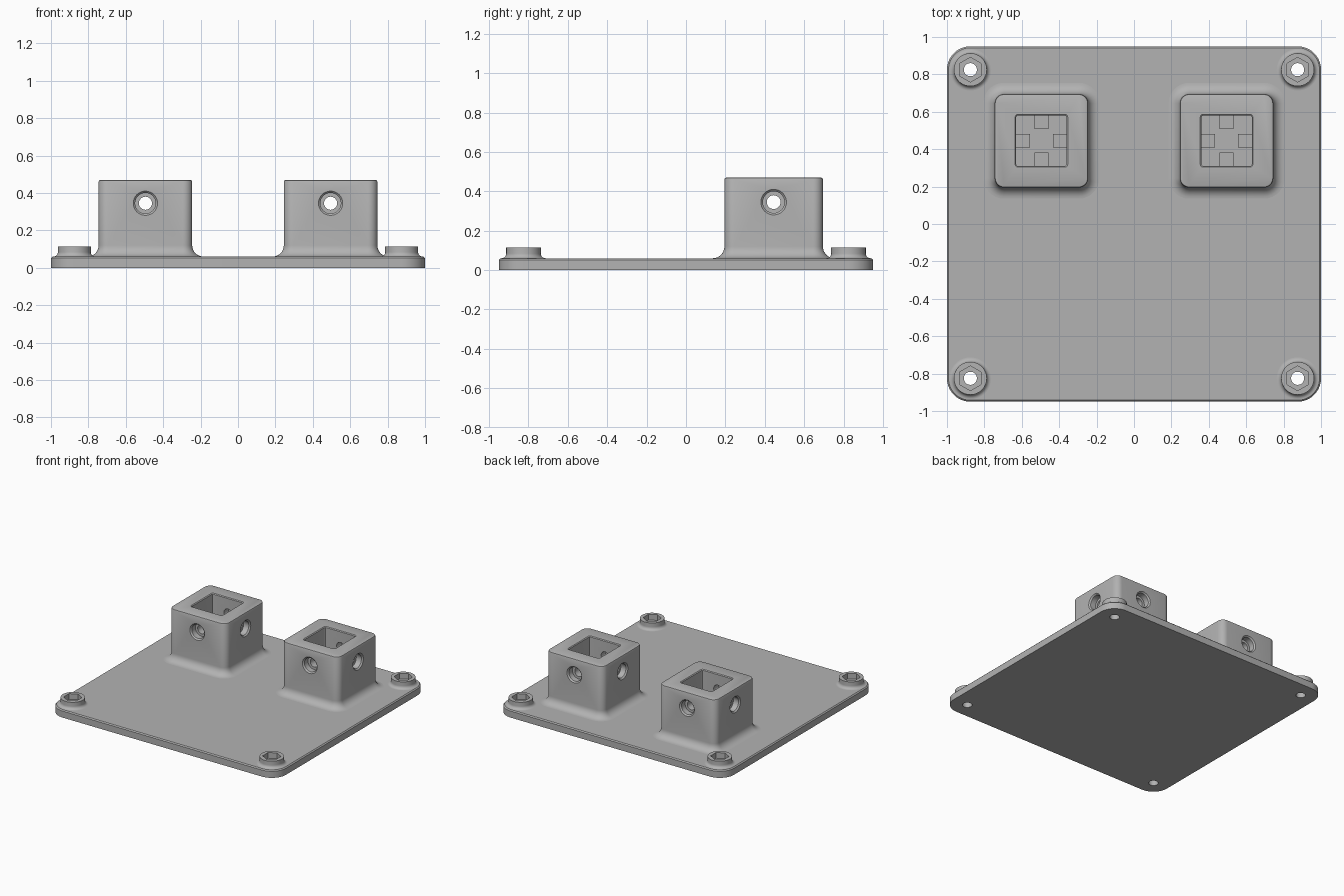
import bpy, bmesh
from math import sin, cos, pi, radians
from mathutils import Matrix

cube = bpy.data.objects.get("Cube")
if cube:
    bpy.data.objects.remove(cube, do_unlink=True)

grey = bpy.data.materials.new("matte grey")
grey.use_nodes = True
colour = (0.45, 0.45, 0.45, 1)
grey.diffuse_color = colour
grey.node_tree.nodes["Principled BSDF"].inputs["Base Color"].default_value = colour


def loft(name, sections, centre=(0, 0, 0), steps=8, turn=None):
    """Closed solid through rounded rectangles: (half x, half y, corner radius, z)."""
    bm = bmesh.new()
    rings = []
    for hx, hy, r, z in sections:
        ring = []
        for q, (sx, sy) in enumerate(((1, 1), (-1, 1), (-1, -1), (1, -1))):
            for i in range(steps):
                a = (q + i / max(steps - 1, 1)) * pi / 2
                ring.append(bm.verts.new((sx * (hx - r) + r * cos(a),
                                          sy * (hy - r) + r * sin(a), z)))
        rings.append(ring)
    for lo, hi in zip(rings, rings[1:]):
        for i in range(len(lo)):
            j = (i + 1) % len(lo)
            bm.faces.new((lo[i], lo[j], hi[j], hi[i]))
    bm.faces.new(rings[0][::-1])
    bm.faces.new(rings[-1])
    bmesh.ops.remove_doubles(bm, verts=bm.verts, dist=1e-6)
    return finish(name, bm, centre, turn)


def lathe(name, profile, centre, sides=48, turn=None):
    """Closed solid of revolution about z from (radius, z) points."""
    bm = bmesh.new()
    rings = [[bm.verts.new((r * sin(2 * pi * i / sides), r * cos(2 * pi * i / sides), z))
              for i in range(sides)] for r, z in profile]
    for lo, hi in zip(rings, rings[1:]):
        for i in range(sides):
            j = (i + 1) % sides
            bm.faces.new((lo[i], lo[j], hi[j], hi[i]))
    bm.faces.new(rings[0])
    bm.faces.new(rings[-1])
    return finish(name, bm, centre, turn)


def finish(name, bm, centre, turn):
    if turn:
        bm.transform(turn)
    bm.transform(Matrix.Translation(centre))
    bmesh.ops.recalc_face_normals(bm, faces=bm.faces)
    mesh = bpy.data.meshes.new(name)
    bm.to_mesh(mesh)
    bm.free()
    mesh.materials.append(grey)
    ob = bpy.data.objects.new(name, mesh)
    bpy.context.collection.objects.link(ob)
    return ob


def cut(ob, cutters):
    """Subtract the cutters, bake the result and drop the cutters."""
    for c in cutters:
        mod = ob.modifiers.new("cut", 'BOOLEAN')
        mod.operation, mod.solver, mod.object = 'DIFFERENCE', 'EXACT', c
    deps = bpy.context.evaluated_depsgraph_get()
    mesh = bpy.data.meshes.new_from_object(ob.evaluated_get(deps))
    ob.modifiers.clear()
    ob.data = mesh
    for c in cutters:
        bpy.data.objects.remove(c, do_unlink=True)
    return ob


def fillet(radius, z, n=8):
    """Concave quarter round at a foot: (outward offset, height)."""
    return [(radius * (1 - sin(t)), z + radius * (1 - cos(t)))
            for t in (i * pi / 2 / n for i in range(n + 1))]


TOP = 0.06
parts = []
corners = [(sx * 0.875, sy * 0.825) for sx in (-1, 1) for sy in (-1, 1)]

# Base plate with rounded corners and a fine top chamfer
plate = loft("base_plate", [(1, 0.95, 0.125, 0), (1, 0.95, 0.125, TOP - 0.008),
                            (0.992, 0.942, 0.117, TOP)], steps=12)
parts.append(cut(plate, [lathe("hole", [(0.035, -0.1), (0.035, 0.2)], (x, y, 0), 32)
                         for x, y in corners]))

# Corner bosses with hexagonal nut pockets
for x, y in corners:
    name = ("front" if y < 0 else "back") + ("_left" if x > 0 else "_right") + "_boss"
    profile = [(0.112, TOP - 0.005)]
    profile += [(0.088 + d, z) for d, z in fillet(0.024, TOP)]
    profile += [(0.088, 0.115)]
    boss = lathe(name, profile, (x, y, 0))
    parts.append(cut(boss, [lathe("nut", [(0.066, 0.07), (0.066, 0.2)], (x, y, 0), 6),
                            lathe("hole", [(0.035, -0.1), (0.035, 0.2)], (x, y, 0), 32)]))

# Square sockets with flared feet, cross-drilled on all four sides
HALF, HEIGHT, BORE, FLOOR = 0.25, 0.47, 0.135, 0.06
for sx, side in ((1, "left"), (-1, "right")):
    x, y = sx * 0.495, 0.445
    sections = [(HALF + 0.06, HALF + 0.06, 0.11, TOP - 0.005)]
    sections += [(HALF + d, HALF + d, 0.05 + d, z) for d, z in fillet(0.06, TOP)]
    sections += [(HALF - d, HALF - d, 0.05 - d, HEIGHT - e)
                 for d, e in ((0, 0.01), (0.003, 0.003), (0.01, 0))]
    socket = loft(side + "_socket", sections, (x, y, 0))
    cutters = [loft("bore", [(BORE, BORE, 0.01, FLOOR + 0.005), (BORE, BORE, 0.01, HEIGHT - 0.006),
                             (BORE + 0.012, BORE + 0.012, 0.02, HEIGHT + 0.006)], (x, y, 0), 4)]
    for k in range(4):
        turn = Matrix.Rotation(k * pi / 2, 4, 'Z') @ Matrix.Rotation(pi / 2, 4, 'X')
        cutters.append(lathe("screw", [(0.035, 0.1), (0.035, 0.195), (0.055, 0.195),
                                       (0.055, 0.24), (0.075, 0.26)],
                             (x, y, 0.345), 32, turn))
    parts.append(cut(socket, cutters))

    # Four locating pads on the socket floor
    for k, (dx, dy) in enumerate(((1, 0), (0, 1), (-1, 0), (0, -1))):
        parts.append(loft(f"{side}_socket_pad_{k + 1}",
                          [(0.037, 0.037, 0.001, FLOOR), (0.037, 0.037, 0.001, FLOOR + 0.03)],
                          (x + dx * 0.099, y + dy * 0.099, 0), 2))

# Smooth the rounds while keeping the edges crisp
bpy.ops.object.select_all(action='DESELECT')
for ob in parts:
    ob.select_set(True)
bpy.context.view_layer.objects.active = parts[0]
bpy.ops.object.shade_smooth_by_angle(angle=radians(30))
